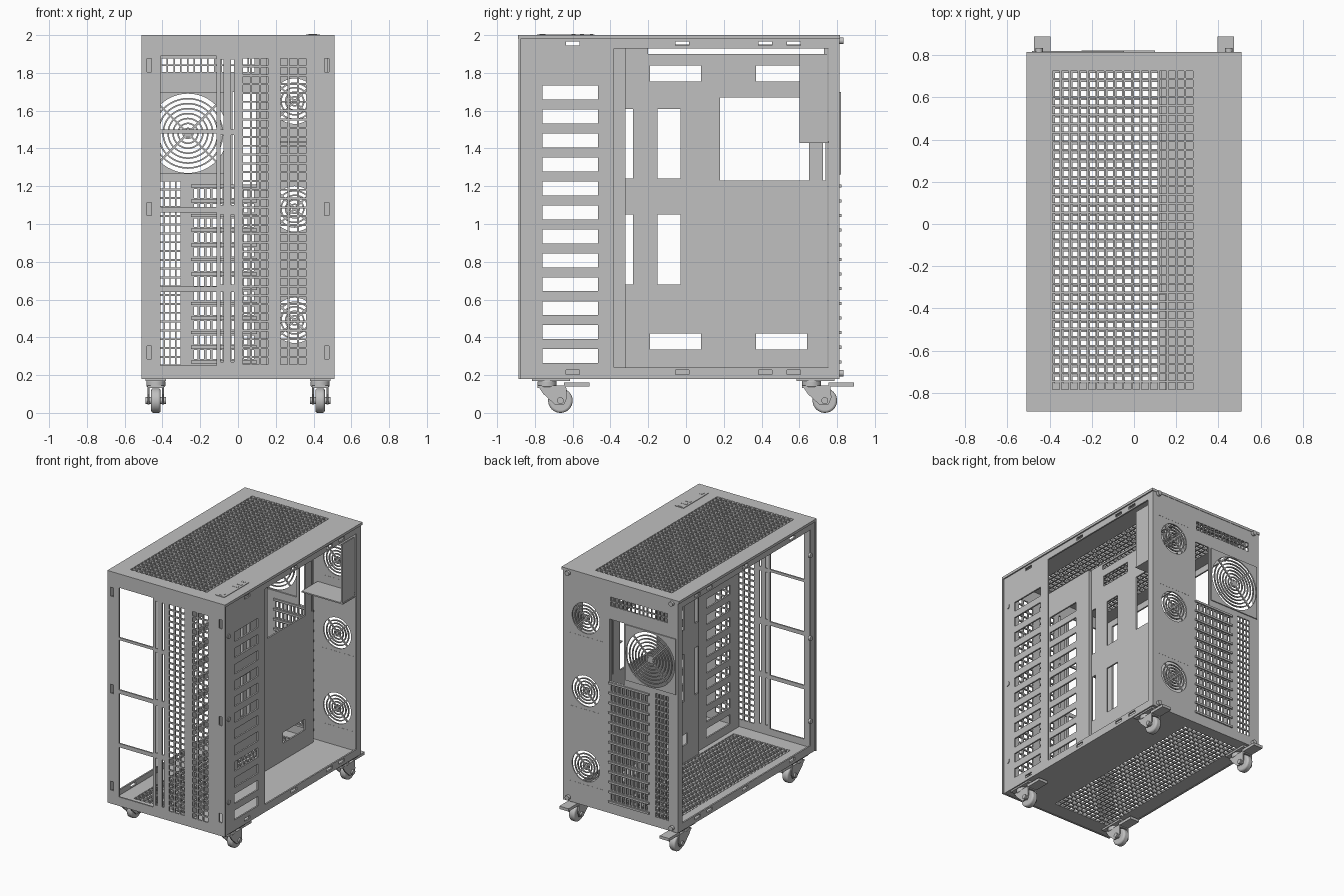
import bpy, bmesh, math
from mathutils import Vector

if "Cube" in bpy.data.objects:
    bpy.data.objects.remove(bpy.data.objects["Cube"], do_unlink=True)

grey = bpy.data.materials.new("sheet_metal_grey")
grey.use_nodes = True
GREY = (0.53, 0.53, 0.53, 1)
grey.diffuse_color = GREY
grey.node_tree.nodes["Principled BSDF"].inputs["Base Color"].default_value = GREY


def finish(name, bm):
    bmesh.ops.recalc_face_normals(bm, faces=bm.faces)
    mesh = bpy.data.meshes.new(name)
    bm.to_mesh(mesh)
    bm.free()
    mesh.materials.append(grey)
    obj = bpy.data.objects.new(name, mesh)
    bpy.context.collection.objects.link(obj)
    return obj


def place(axis, pos, u, v):
    return Vector({"x": (pos, u, v), "y": (u, pos, v), "z": (u, v, pos)}[axis])


def thicken(bm, axis, thick):
    """Extrude flat faces along the axis, centred on their plane."""
    step = place(axis, thick, 0, 0)
    for v in bm.verts:
        v.co -= step / 2
    new = bmesh.ops.extrude_face_region(bm, geom=list(bm.faces), use_keep_orig=True)["geom"]
    for v in new:
        if isinstance(v, bmesh.types.BMVert):
            v.co += step


def sheet(name, axis, pos, rect, holes=(), thick=0.012):
    """Flat plate (u0, u1, v0, v1) with rectangular holes."""
    bm = bmesh.new()
    rects = [rect] + list(holes)
    us = sorted({round(n, 4) for r in rects for n in r[:2]})
    vs = sorted({round(n, 4) for r in rects for n in r[2:]})
    points = {}

    def vert(i, j):
        if (i, j) not in points:
            points[i, j] = bm.verts.new(place(axis, pos, us[i], vs[j]))
        return points[i, j]

    for i in range(len(us) - 1):
        cu = (us[i] + us[i + 1]) / 2
        column = [h for h in holes if h[0] < cu < h[1]]
        for j in range(len(vs) - 1):
            cv = (vs[j] + vs[j + 1]) / 2
            if not any(h[2] < cv < h[3] for h in column):
                bm.faces.new([vert(i, j), vert(i + 1, j), vert(i + 1, j + 1), vert(i, j + 1)])
    thicken(bm, axis, thick)
    return finish(name, bm)


def box(name, x0, x1, y0, y1, z0, z1):
    return sheet(name, "z", (z0 + z1) / 2, (x0, x1, y0, y1), thick=z1 - z0)


def grid(u0, u1, v0, v1, cols, rows, fill=0.78):
    du, dv = (u1 - u0) / cols, (v1 - v0) / rows
    a, b = (1 - fill) / 2, (1 + fill) / 2
    return [(u0 + (i + a) * du, u0 + (i + b) * du, v0 + (j + a) * dv, v0 + (j + b) * dv)
            for i in range(cols) for j in range(rows)]


def centred(u, v, w, h):
    return (u - w / 2, u + w / 2, v - h / 2, v + h / 2)


def fan_grille(name, x, z, r, half, y, rings):
    """Square frame with a round opening, concentric rings and diagonal spokes."""
    bm = bmesh.new()
    n = 48

    def loop(radius, square=False):
        pts = []
        for k in range(n):
            c, s = math.cos(math.tau * k / n), math.sin(math.tau * k / n)
            d = radius / max(abs(c), abs(s)) if square else radius
            pts.append(bm.verts.new((x + d * c, y, z + d * s)))
        return pts

    def band(a, b):
        for k in range(n):
            m = (k + 1) % n
            bm.faces.new([a[k], b[k], b[m], a[m]])

    band(loop(r), loop(half, True))
    for k in range(1, rings):
        radius = r * k / rings
        band(loop(radius - 0.004), loop(radius + 0.004))
    bm.faces.new(loop(r * 0.1))
    for sx in (-1, 1):
        along, across = Vector((sx, 0, 1)).normalized(), Vector((-1, 0, sx)).normalized() * 0.005
        mid = Vector((x, y, z))
        corners = [mid + along * r * e + across * f for e, f in ((-1, -1), (1, -1), (1, 1), (-1, 1))]
        bm.faces.new([bm.verts.new(c) for c in corners])
    thicken(bm, "y", 0.01)
    return finish(name, bm)


def cylinder(name, centre, radius, depth, axis="z", bevel=0.0):
    bpy.ops.mesh.primitive_cylinder_add(
        vertices=32, radius=radius, depth=depth, location=centre,
        rotation={"x": (0, math.pi / 2, 0), "y": (math.pi / 2, 0, 0), "z": (0, 0, 0)}[axis])
    obj = bpy.context.object
    obj.name = name
    obj.data.materials.append(grey)
    if bevel:
        mod = obj.modifiers.new("rounded_edge", "BEVEL")
        mod.width, mod.segments = bevel, 3
    bpy.ops.object.shade_smooth_by_angle()
    return obj


# Vented roof and floor
sheet("top_panel", "z", 1.99, (-0.51, 0.51, -0.89, 0.815), grid(-0.39, 0.285, -0.79, 0.73, 16, 36), 0.02)
sheet("floor_panel", "z", 0.19, (-0.5, 0.5, -0.88, 0.81), grid(-0.38, 0.12, -0.76, 0.72, 12, 35), 0.015)

# Front panel: barred window, narrow slits, two vent strips, clip holes
front = [(-0.41, -0.115, z, z + 0.39) for z in (0.25, 0.67, 1.09, 1.5)]
front += [(x - 0.008, x + 0.008, z, z + 0.37) for x in (-0.085, -0.03) for z in (0.27, 0.68, 1.1, 1.5)]
front += grid(0.02, 0.165, 0.25, 1.88, 3, 35) + grid(0.22, 0.365, 0.25, 1.88, 3, 35)
front += [centred(s * 0.47, z, 0.025, 0.07) for s in (-1, 1) for z in (0.32, 1.08, 1.84)]
sheet("front_panel", "y", -0.882, (-0.51, 0.51, 0.18, 1.98), front)

# Back wall: vents, board connector opening, expansion slots, fan openings
FANS = [(0.3, z, 0.12, 0.15) for z in (0.49, 1.08, 1.65)]
BIG = (-0.265, 1.48, 0.21, 0.218)
back = [centred(x, z, 2 * h - 0.01, 2 * h - 0.01) for x, z, r, h in FANS + [BIG]]
back += [(-0.03, 0.095, 1.21, 1.7)]
back += grid(-0.41, 0.09, 1.8, 1.88, 14, 2)
back += grid(-0.42, -0.3, 0.25, 1.23, 4, 21)
back += grid(-0.24, 0.09, 0.27, 1.2, 10, 12, 0.6)
sheet("back_wall", "y", 0.806, (-0.5, 0.5, 0.18, 1.98), back)
for i, (x, z, r, h) in enumerate(FANS):
    fan_grille(f"rear_fan_grille_{i + 1}", x, z, r, h, 0.806, 5)
fan_grille("large_fan_grille", *BIG, 0.815, 8)
for i in range(13):
    z = 0.27 + i * 0.93 / 12
    box(f"slot_divider_{i + 1}", -0.25, 0.1, 0.79, 0.822, z - 0.008, z + 0.008)

# Side frames: open on the right, drive rack wall on the left
slots = [centred(y, z, 0.07, 0.022) for y in (-0.6, -0.02, 0.42, 0.57) for z in (0.215, 1.955)]
bays = [(-0.76, -0.465, z - 0.037, z + 0.037) for z in [0.3 + 0.127 * i for i in range(12)]]
sheet("right_side_frame", "x", -0.494, (-0.885, 0.81, 0.18, 1.98), slots + [(-0.83, 0.76, 0.24, 1.93)])
sheet("left_side_frame", "x", 0.494, (-0.885, 0.81, 0.18, 1.98),
      slots + bays + [(-0.38, 0.755, 0.24, 1.93)])
sheet("inner_drive_wall", "x", 0.155, (-0.87, -0.32, 0.2, 1.94), bays)
for i, z in enumerate((0.43, 1.08, 1.73)):
    for s in (-1, 1):
        cylinder(f"side_clip_{i + 1}_{s}", (s * 0.497, -0.83, z), 0.018, 0.018, "x")

# Board tray with cable openings
tray = [(-0.32, -0.28, 0.68, 1.05), (-0.32, -0.28, 1.24, 1.61)]
tray += [(-0.15, -0.03, 0.68, 1.05), (-0.15, -0.03, 1.24, 1.61), (0.18, 0.65, 1.23, 1.67)]
tray += [(y, y + 0.27, z, z + 0.085) for y in (-0.19, 0.37) for z in (0.335, 1.755)]
tray += [(-0.2, 0.73, 1.9, 1.935), (0.725, 0.738, 1.23, 1.75)]
sheet("board_tray", "x", 0.125, (-0.33, 0.75, 0.2, 1.95), tray)
box("tray_flange", 0.12, 0.16, -0.335, -0.323, 0.2, 1.94)

# Bracket inside the upper rear corner
box("bracket_shelf", 0.13, 0.49, 0.6, 0.8, 1.43, 1.44)
box("bracket_side", 0.475, 0.485, 0.6, 0.75, 1.43, 1.9)

# Control strip on the roof
sheet("control_strip", "z", 2.0, (0.36, 0.435, -0.79, -0.485), thick=0.008)
for y, w, l in ((-0.5, 0.03, 0.015), (-0.55, 0.045, 0.02), (-0.595, 0.045, 0.02), (-0.76, 0.03, 0.03)):
    sheet("port", "z", 2.003, centred(0.397, y, w, l), thick=0.006)

# Rear thumbscrews
for s in (-1, 1):
    for z in (0.21, 1.97):
        cylinder("thumbscrew", (s * 0.45, 0.822, z), 0.018, 0.025, "y")

# Swivel casters with brake levers
for side, s in (("left", 1), ("right", -1)):
    for end, y in (("front", -0.665), ("rear", 0.735)):
        name, x = f"{end}_{side}_caster", s * 0.435
        cylinder(name + "_wheel", (x, y, 0.065), 0.065, 0.05, "x", 0.012)
        cylinder(name + "_axle", (x, y, 0.065), 0.018, 0.11, "x")
        cylinder(name + "_swivel", (x, y - 0.07, 0.155), 0.05, 0.035, bevel=0.006)
        box(name + "_mount", x - 0.055, x + 0.055, y - 0.15, y + 0.05, 0.168, 0.183)
        box(name + "_fork_top", x - 0.043, x + 0.043, y - 0.12, y + 0.03, 0.132, 0.145)
        box(name + "_lever", x - 0.04, x + 0.04, y + 0.02, y + 0.155, 0.14, 0.162)
        for k in (-1, 1):
            bm = bmesh.new()
            outline = ((-0.12, 0.145), (-0.09, 0.1), (-0.03, 0.045), (0.02, 0.045), (0.035, 0.08), (0.03, 0.145))
            bm.faces.new([bm.verts.new((x + k * 0.038, y + a, z)) for a, z in outline])
            thicken(bm, "x", 0.01)
            finish(f"{name}_cheek", bm)
